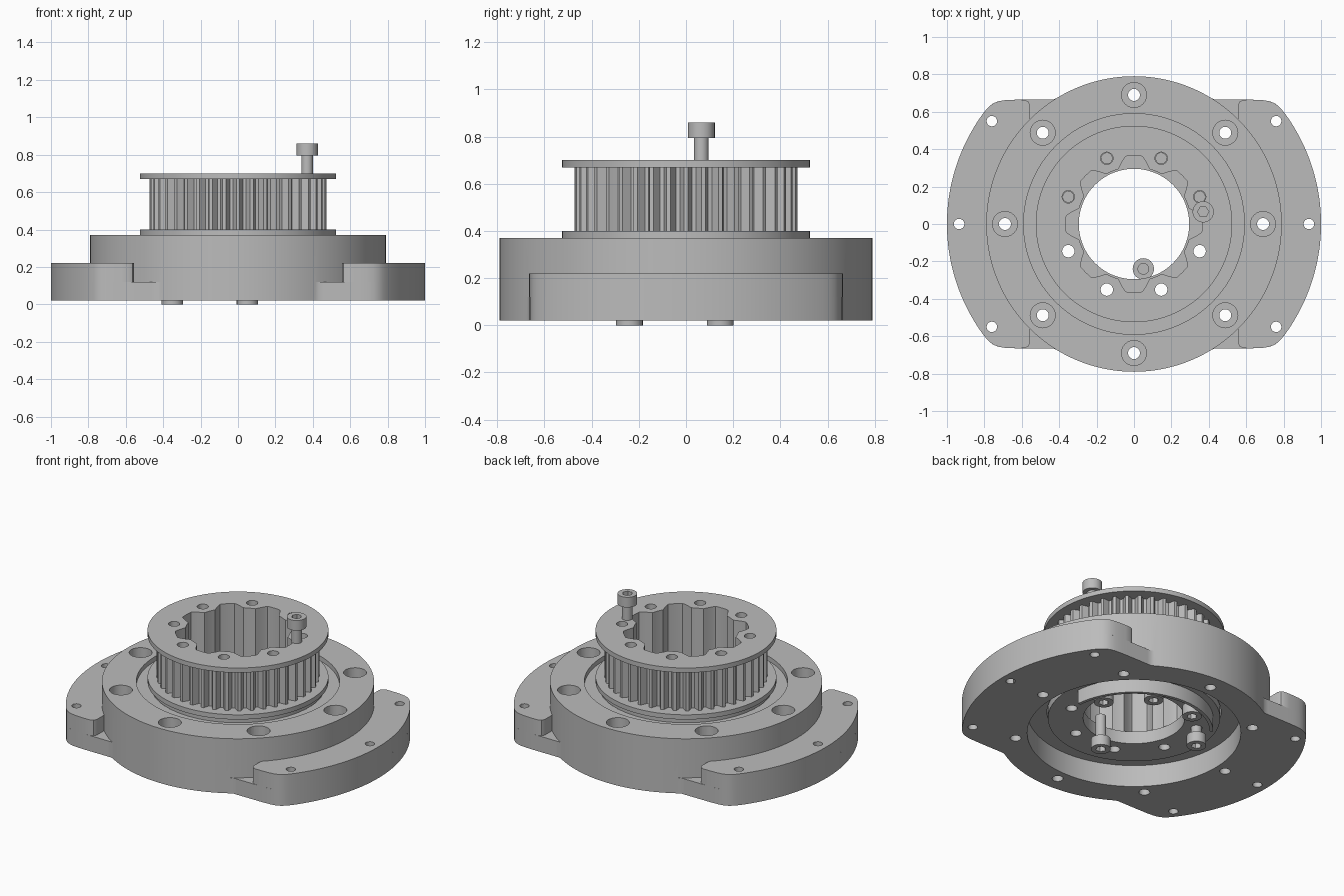
import bpy
import bmesh
from math import sin, cos, tau, pi, radians

cube = bpy.data.objects.get("Cube")
if cube:
    bpy.data.objects.remove(cube, do_unlink=True)

steel = bpy.data.materials.new("grey steel")
steel.use_nodes = True
GREY = (0.5, 0.5, 0.5, 1)
steel.diffuse_color = GREY
steel.node_tree.nodes["Principled BSDF"].inputs["Base Color"].default_value = GREY


def finish(name, bm):
    bmesh.ops.remove_doubles(bm, verts=bm.verts, dist=1e-5)
    bmesh.ops.dissolve_degenerate(bm, dist=1e-5, edges=bm.edges)
    bmesh.ops.recalc_face_normals(bm, faces=bm.faces)
    mesh = bpy.data.meshes.new(name)
    bm.to_mesh(mesh)
    bm.free()
    mesh.materials.append(steel)
    ob = bpy.data.objects.new(name, mesh)
    bpy.context.collection.objects.link(ob)
    return ob


def lathe(name, profile, n, at=(0, 0)):
    """Revolve a closed profile of (radius or radius function, z)."""
    bm = bmesh.new()
    rows = []
    for r, z in profile:
        row = []
        for i in range(n):
            a = tau * i / n
            rad = r(a) if callable(r) else r
            row.append(bm.verts.new((at[0] + rad * cos(a), at[1] + rad * sin(a), z)))
        rows.append(row)
    for k, row in enumerate(rows):
        nxt = rows[(k + 1) % len(rows)]
        for i in range(n):
            j = (i + 1) % n
            bm.faces.new((row[i], row[j], nxt[j], nxt[i]))
    return finish(name, bm)


def prism(name, pts, z0, z1):
    bm = bmesh.new()
    low = [bm.verts.new((x, y, z0)) for x, y in pts]
    high = [bm.verts.new((x, y, z1)) for x, y in pts]
    bm.faces.new(low[::-1])
    bm.faces.new(high)
    for i in range(len(pts)):
        j = (i + 1) % len(pts)
        bm.faces.new((low[i], low[j], high[j], high[i]))
    return finish(name, bm)


def arc(r, a0, a1, n, at=(0, 0)):
    out = []
    for i in range(n + 1):
        a = radians(a0 + (a1 - a0) * i / n)
        rad = r(a) if callable(r) else r
        out.append((at[0] + rad * cos(a), at[1] + rad * sin(a)))
    return out


def drill(ob, places, r, z0, z1):
    """Cut round holes at the given places."""
    bm = bmesh.new()
    for p in places:
        tool = prism("hole_tool", arc(r, 0, 345, 23, p), z0, z1)
        bm.from_mesh(tool.data)
        bpy.data.objects.remove(tool, do_unlink=True)
    cutter = finish("hole_cutter", bm)
    cutter.hide_render = True
    mod = ob.modifiers.new("holes", 'BOOLEAN')
    mod.operation = 'DIFFERENCE'
    mod.solver = 'EXACT'
    mod.object = cutter
    bpy.context.view_layer.update()
    done = bpy.data.meshes.new_from_object(
        ob.evaluated_get(bpy.context.evaluated_depsgraph_get()))
    ob.modifiers.clear()
    ob.data = done
    bpy.data.objects.remove(cutter, do_unlink=True)


def around(r, count, start):
    return [(r * cos(a), r * sin(a))
            for a in (radians(start) + tau * i / count for i in range(count))]


# Radius rules for the shaped outlines
def plate_edge(a):
    flat = 0.665 / max(abs(sin(a)), 0.01)
    return max(0.79, (1 + flat ** -40) ** (-1 / 40))


def tooth_edge(a):
    return 0.452 + max(-0.018, min(0.02, 0.04 * cos(40 * a)))


def lobed_bore(a):
    return 0.335 + max(-0.03, min(0.03, 0.05 * cos(8 * a)))


def hex_socket(a):
    return 0.03 * cos(pi / 6) / cos(a % (pi / 3) - pi / 6)


parts = []
wing_holes = [(s * x, y) for s in (1, -1)
              for x, y in ((0.935, 0), (0.76, 0.55), (0.76, -0.55))]

# Housing: base plate, round body, bearing recess above and bore below
housing = lathe("housing", [
    (0.62, 0.02), (plate_edge, 0.02), (plate_edge, 0.12), (0.79, 0.12),
    (0.79, 0.37), (0.59, 0.37), (0.59, 0.34), (0.505, 0.34),
    (0.505, 0.16), (0.62, 0.16)], 240)
bolts = around(0.69, 8, 0)
drill(housing, wing_holes, 0.028, -0.1, 0.3)
drill(housing, bolts, 0.032, -0.1, 0.5)
drill(housing, bolts, 0.067, 0.24, 0.5)
parts.append(housing)

# Raised mounting wings on both sides
corner = [(0.585, 0.664), (0.565, 0.655), (0.555, 0.635)]
outline = (arc(plate_edge, -47, 47, 60) + corner + arc(0.775, 44.2, -44.2, 40)
           + [(x, -y) for x, y in reversed(corner)])
for side, label in ((1, "left_wing"), (-1, "right_wing")):
    wing = prism(label, [(side * x, y) for x, y in outline], 0.12, 0.22)
    drill(wing, [p for p in wing_holes if p[0] * side > 0], 0.028, 0, 0.3)
    parts.append(wing)

# Toothed pulley with two rims, a hub and a lobed bore
pulley = lathe("toothed_pulley", [
    (0.295, 0.12), (0.5, 0.12), (0.5, 0.37), (0.525, 0.37), (0.525, 0.40),
    (tooth_edge, 0.40), (tooth_edge, 0.67), (0.525, 0.67), (0.525, 0.70),
    (lobed_bore, 0.70), (lobed_bore, 0.2), (0.295, 0.2)], 320)
screw_holes = around(0.38, 8, 22.5)
drill(pulley, screw_holes, 0.033, 0, 0.9)
parts.append(pulley)

# Curved lip under the hub
parts.append(prism("hub_lip", arc(0.46, 5, 140, 40) + arc(0.44, 140, 5, 40), 0.03, 0.125))


# Socket head screws; way is 1 for head up, -1 for head down
def screw(name, at, head_z, way, length):
    steps = [(0, -0.035), (hex_socket, -0.035), (hex_socket, 0), (0.057, 0),
             (0.057, -0.065), (0.031, -0.065), (0.031, -length), (0, -length)]
    parts.append(lathe(name, [(r, head_z + way * d) for r, d in steps], 24, at))


screw("upper_loose_screw", (0.37, 0.065), 0.86, 1, 0.22)
screw("lower_loose_screw", (0.05, -0.24), 0, -1, 0.22)
for i, place in enumerate(screw_holes[:4]):
    screw(f"hub_screw_{i + 1}", place, 0 if i == 3 else 0.03, -1, 0.3)

# Smooth the curved walls and keep the edges sharp
bpy.ops.object.select_all(action='DESELECT')
for ob in parts:
    ob.select_set(True)
bpy.context.view_layer.objects.active = parts[0]
bpy.ops.object.shade_smooth_by_angle(angle=radians(30))
